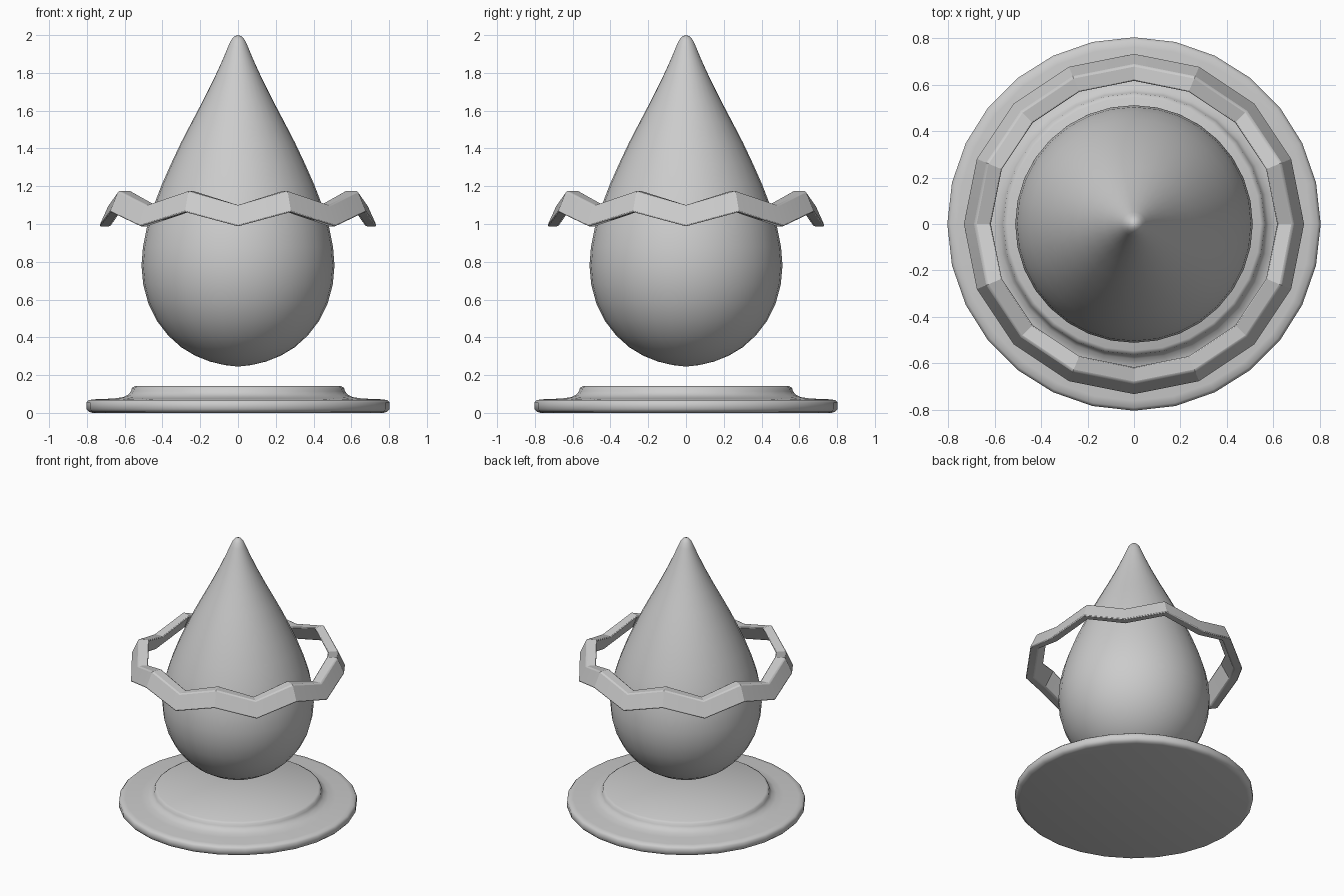
import bpy, bmesh, math

if "Cube" in bpy.data.objects:
    bpy.data.objects.remove(bpy.data.objects["Cube"])


def finish(name, bm, angle):
    """Turn a bmesh into a named, smooth shaded object."""
    bmesh.ops.remove_doubles(bm, verts=bm.verts, dist=1e-5)
    bmesh.ops.recalc_face_normals(bm, faces=bm.faces)
    mesh = bpy.data.meshes.new(name)
    bm.to_mesh(mesh)
    bm.free()
    obj = bpy.data.objects.new(name, mesh)
    bpy.context.collection.objects.link(obj)
    bpy.ops.object.select_all(action='DESELECT')
    obj.select_set(True)
    bpy.context.view_layer.objects.active = obj
    bpy.ops.object.shade_smooth_by_angle(angle=math.radians(angle))
    return obj


def sweep(name, section, sides, angle, lift=lambda i: 0, closed=False):
    """Carry an (r, z) section around the z axis, with an optional lift per step."""
    bm = bmesh.new()
    rings = []
    for i in range(sides):
        a = 2 * math.pi * i / sides
        rings.append([bm.verts.new((r * math.cos(a), r * math.sin(a), z + lift(i)))
                      for r, z in section])
    n = len(section)
    for i in range(sides):
        p, q = rings[i], rings[(i + 1) % sides]
        for j in range(n if closed else n - 1):
            k = (j + 1) % n
            quad = [p[j], q[j], q[k], p[k]]
            # section points on the axis make triangles
            if section[j][0] == 0:
                quad = [p[j], q[k], p[k]]
            elif section[k][0] == 0:
                quad = [p[j], q[j], p[k]]
            bm.faces.new(quad)
    return finish(name, bm, angle)


# stepped round base with a soft fillet
sweep("base", [(0, 0), (0.77, 0.0), (0.79, 0.006), (0.803, 0.02), (0.803, 0.055),
               (0.79, 0.068), (0.76, 0.072), (0.66, 0.076), (0.61, 0.083),
               (0.58, 0.097), (0.566, 0.115), (0.562, 0.132), (0.545, 0.142),
               (0, 0.142)], 28, 50)

# floating teardrop body
sweep("teardrop", [(0, 0.245), (0.07, 0.253), (0.15, 0.272), (0.225, 0.302),
                   (0.30, 0.347), (0.37, 0.41), (0.43, 0.488), (0.475, 0.58),
                   (0.502, 0.68), (0.511, 0.78), (0.503, 0.88), (0.483, 0.98),
                   (0.449, 1.09), (0.403, 1.21), (0.354, 1.32), (0.302, 1.43),
                   (0.245, 1.54), (0.187, 1.65), (0.127, 1.77), (0.081, 1.87),
                   (0.052, 1.94), (0.036, 1.975), (0.018, 1.994), (0, 2.0)], 32, 60)

# zigzag ring: slanted band, low and high corners alternating
ring = sweep("zigzag_ring", [(0.735, 0.988), (0.685, 1.10), (0.612, 1.10), (0.675, 0.988)],
             16, 30, lift=lambda i: 0.075 * (i % 2), closed=True)
bevel = ring.modifiers.new("soft_edges", 'BEVEL')
bevel.width = 0.008
bevel.segments = 2
bevel.limit_method = 'ANGLE'
bevel.angle_limit = math.radians(50)
